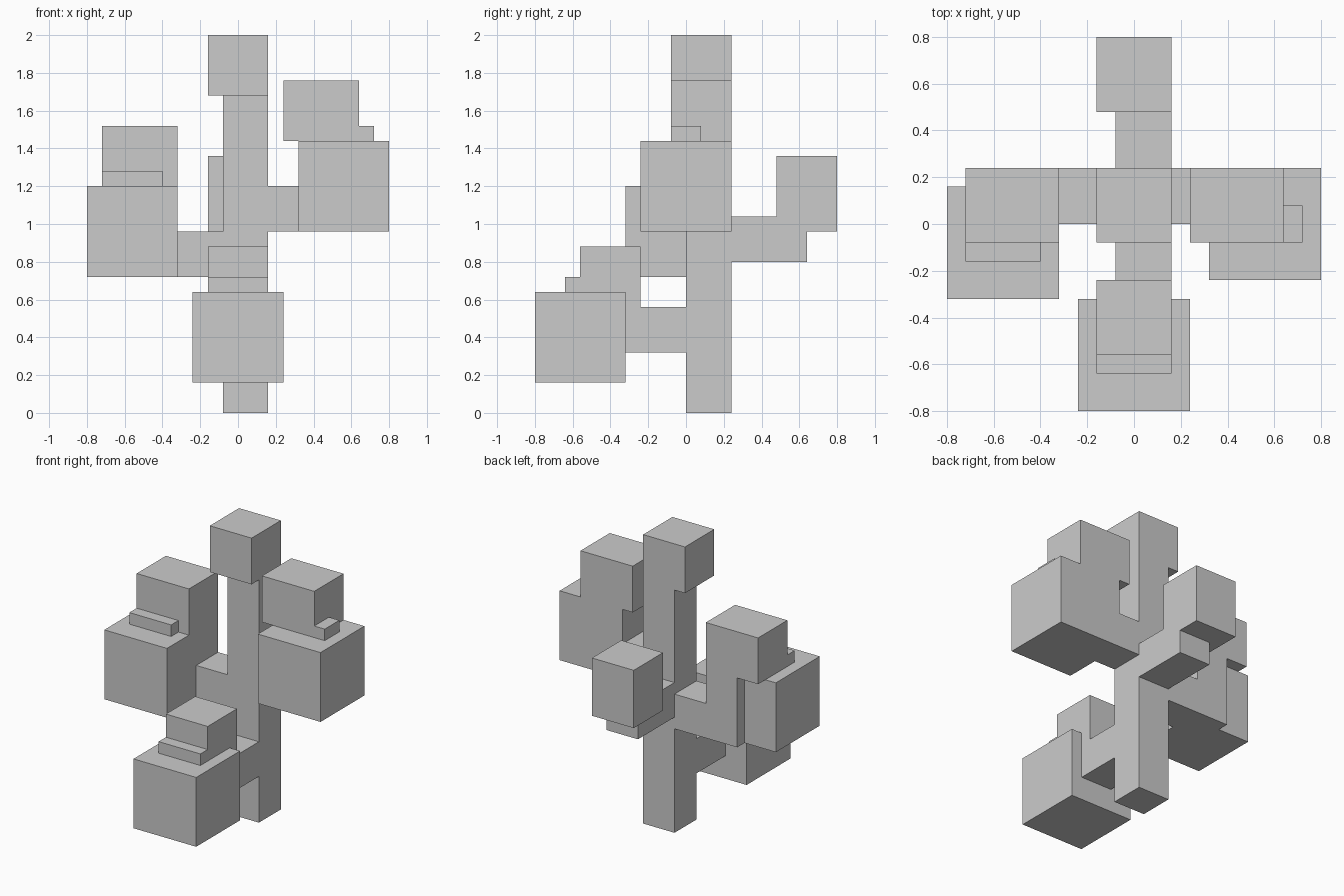
import bpy, bmesh
from mathutils import Vector

if "Cube" in bpy.data.objects:
    bpy.data.objects.remove(bpy.data.objects["Cube"])


def box(name, x, y, z):
    """Box from its (min, max) range on each axis."""
    bm = bmesh.new()
    bmesh.ops.create_cube(bm, size=1)
    for v in bm.verts:
        v.co = Vector([r[0] if c < 0 else r[1] for c, r in zip(v.co, (x, y, z))])
    return finish(name, bm)


def side_profile(name, x, pts):
    """Outline of (y, z) points extruded across the x range."""
    bm = bmesh.new()
    face = bm.faces.new([bm.verts.new((x[0], y, z)) for y, z in pts])
    out = bmesh.ops.extrude_face_region(bm, geom=[face])["geom"]
    moved = [g for g in out if isinstance(g, bmesh.types.BMVert)]
    bmesh.ops.translate(bm, verts=moved, vec=(x[1] - x[0], 0, 0))
    return finish(name, bm)


def finish(name, bm):
    bmesh.ops.recalc_face_normals(bm, faces=bm.faces)
    mesh = bpy.data.meshes.new(name)
    bm.to_mesh(mesh)
    bm.free()
    obj = bpy.data.objects.new(name, mesh)
    bpy.context.collection.objects.link(obj)
    return obj


STEM_X, STEM_Y = (-.08, .16), (0, .24)   # shared stem thickness
TIP_X, TIP_Y = (-.16, .16), (-.08, .24)  # shared tip block size

# Central trunk and its tip
box("trunk", STEM_X, STEM_Y, (0, 1.68))
box("trunk_tip", TIP_X, TIP_Y, (1.68, 2))

# Back branch: stepped arm under a raised tip
side_profile("back_arm", STEM_X, [(.24, .8), (.64, .8), (.64, .96),
                                  (.48, .96), (.48, 1.04), (.24, 1.04)])
box("back_tip", TIP_X, (.48, .8), (.96, 1.36))

# Front branch: arm with upturned end, large cube, tip and ledge
side_profile("front_arm", STEM_X, [(-.32, .32), (0, .32), (0, .56),
                                   (-.24, .56), (-.24, .64), (-.32, .64)])
box("front_cube", (-.24, .24), (-.8, -.32), (.16, .64))
box("front_tip", TIP_X, (-.56, -.24), (.64, .88))
box("front_ledge", TIP_X, (-.64, -.56), (.64, .72))

# Left branch: arm, elbow behind the cube, large cube, tip and ledge
box("left_arm", (-.32, -.08), STEM_Y, (.72, .96))
box("left_elbow", (-.56, -.32), (.16, .24), (.72, 1.2))
box("left_cube", (-.8, -.32), (-.32, .16), (.72, 1.2))
box("left_tip", (-.72, -.32), TIP_Y, (1.2, 1.52))
box("left_ledge", (-.72, -.4), (-.16, -.08), (1.2, 1.28))

# Right branch: arm, large cube, tip and ledge
box("right_arm", (.16, .32), STEM_Y, (.96, 1.2))
box("right_cube", (.32, .8), (-.24, .24), (.96, 1.44))
box("right_tip", (.24, .64), TIP_Y, (1.44, 1.76))
box("right_ledge", (.64, .72), (-.08, .08), (1.44, 1.52))
